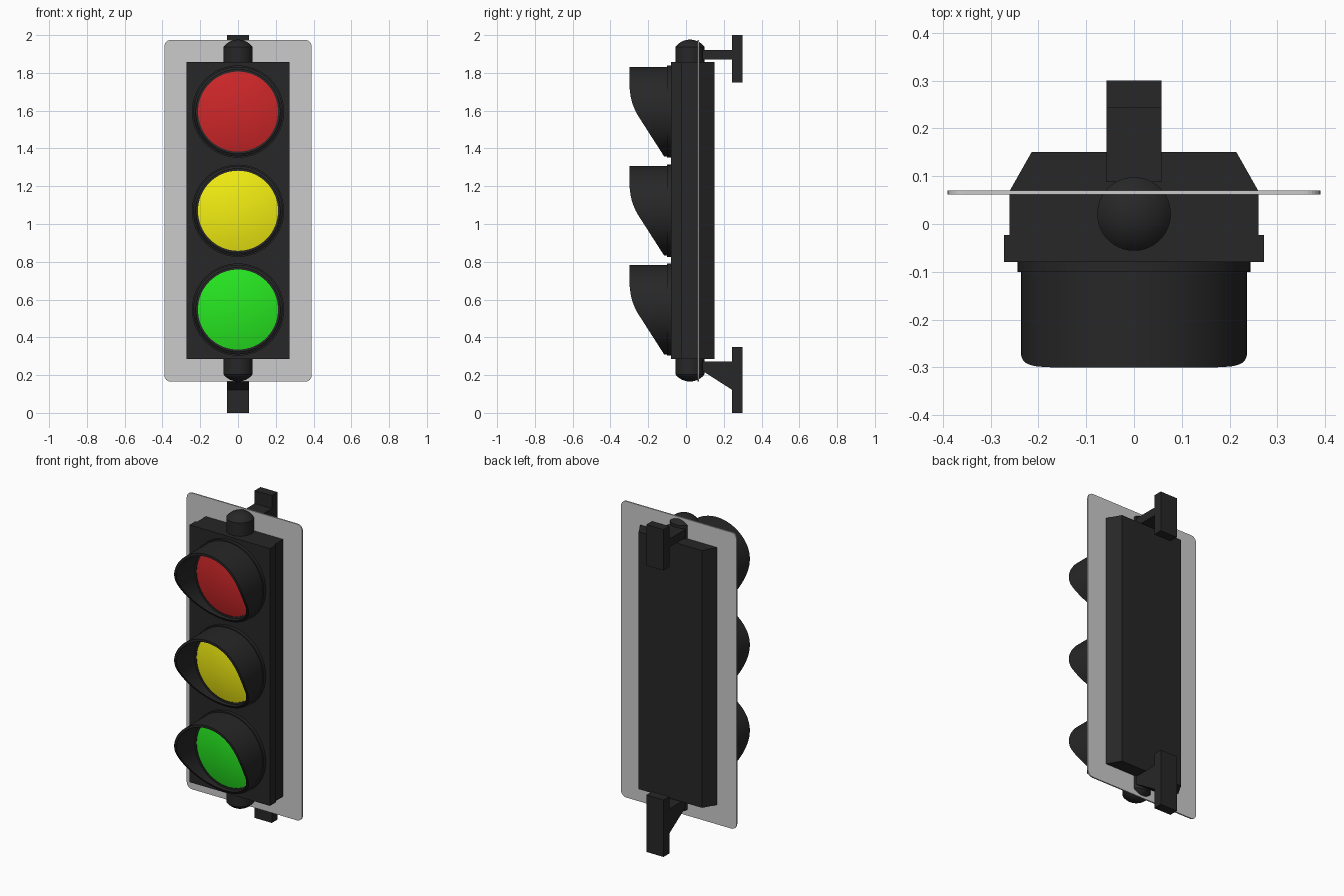
import bpy, bmesh, math
from mathutils import Vector

if "Cube" in bpy.data.objects:
    bpy.data.objects.remove(bpy.data.objects["Cube"])


def material(name, rgb):
    m = bpy.data.materials.new(name)
    m.diffuse_color = (*rgb, 1)
    m.use_nodes = True
    m.node_tree.nodes["Principled BSDF"].inputs["Base Color"].default_value = m.diffuse_color
    return m


BLACK = material("black_housing", (0.02, 0.02, 0.02))
RED = material("red_glass", (0.62, 0.02, 0.022))
YELLOW = material("yellow_glass", (0.9, 0.86, 0.006))
GREEN = material("green_glass", (0.02, 0.8, 0.015))


def finish(bm, name, mat=None, smooth=False):
    bmesh.ops.remove_doubles(bm, verts=bm.verts, dist=1e-5)
    bmesh.ops.recalc_face_normals(bm, faces=bm.faces)
    me = bpy.data.meshes.new(name)
    bm.to_mesh(me)
    bm.free()
    ob = bpy.data.objects.new(name, me)
    bpy.context.collection.objects.link(ob)
    if mat:
        me.materials.append(mat)
    if smooth:
        bpy.ops.object.select_all(action='DESELECT')
        ob.select_set(True)
        bpy.context.view_layer.objects.active = ob
        bpy.ops.object.shade_smooth_by_angle(angle=math.radians(35))
    return ob


def prism(name, points, depth, mat=None):
    """Extrude a closed 3D outline along a vector."""
    bm = bmesh.new()
    face = bm.faces.new([bm.verts.new(p) for p in points])
    ext = bmesh.ops.extrude_face_region(bm, geom=[face])
    verts = [v for v in ext["geom"] if isinstance(v, bmesh.types.BMVert)]
    bmesh.ops.translate(bm, verts=verts, vec=Vector(depth))
    return finish(bm, name, mat)


def lathe(name, profile, place, mat, closed=False, segs=64):
    """Spin (radius, height) points; place(a, b, h) maps them into the world."""
    bm = bmesh.new()
    rings = []
    for r, h in profile:
        rings.append([bm.verts.new(place(r * math.cos(i * math.tau / segs),
                                         r * math.sin(i * math.tau / segs), h))
                      for i in range(segs)])
    pairs = list(zip(rings, rings[1:]))
    if closed:
        pairs.append((rings[-1], rings[0]))
    for p, q in pairs:
        for i in range(segs):
            j = (i + 1) % segs
            bm.faces.new((p[i], p[j], q[j], q[i]))
    return finish(bm, name, mat, smooth=True)


# Housing: front door frame and body with chamfered back
Z0, Z1 = 0.285, 1.857
H = (0, 0, Z1 - Z0)
prism("front_frame", [(-0.272, -0.08, Z0), (0.272, -0.08, Z0),
                      (0.272, -0.023, Z0), (-0.272, -0.023, Z0)], H, BLACK)
prism("housing", [(-0.261, -0.03, Z0), (0.261, -0.03, Z0), (0.261, 0.068, Z0),
                  (0.214, 0.151, Z0), (-0.214, 0.151, Z0), (-0.261, 0.068, Z0)],
      H, BLACK)

# Thin backplate with rounded corners
outline = []
R = 0.035
for k, (cx, cz) in enumerate([(0.39 - R, 1.975 - R), (-0.39 + R, 1.975 - R),
                              (-0.39 + R, 0.165 + R), (0.39 - R, 0.165 + R)]):
    for s in range(7):
        a = (k + s / 6) * math.pi / 2
        outline.append((cx + R * math.cos(a), 0.062, cz + R * math.sin(a)))
prism("backplate", outline, (0, 0.008, 0))

# Domed hubs on top and bottom
cap = 0.097
dome = [(cap * math.sin(t), 0.081 + 0.038 - cap + cap * math.cos(t))
        for t in [math.asin(0.077 / cap) * (1 - i / 8) for i in range(9)]]
for name, base, sign in [("top_hub", Z1, 1), ("bottom_hub", Z0, -1)]:
    lathe(name, [(0, -0.01), (0.077, -0.01)] + dome,
          lambda a, b, h: (a, 0.021 + b, base + sign * h), BLACK)

# Wall brackets
W = 0.058


def bracket(name, yz):
    prism(name, [(-W, y, z) for y, z in yz], (2 * W, 0, 0), BLACK)


bracket("top_bracket", [(0.088, 1.871), (0.244, 1.871), (0.244, 1.75), (0.30, 1.75),
                        (0.30, 2.0), (0.244, 2.0), (0.244, 1.921), (0.088, 1.921)])
bracket("bottom_bracket", [(0.088, 0.222), (0.244, 0.122), (0.244, 0), (0.30, 0),
                           (0.30, 0.348), (0.244, 0.348), (0.244, 0.272), (0.088, 0.272)])

# Side outline of a visor: (height from lamp centre, reach toward the front)
LIP = [(-0.24, 0.114), (-0.02, 0.255), (0.0, 0.266), (0.025, 0.277), (0.05, 0.286),
       (0.08, 0.293), (0.12, 0.298), (0.16, 0.30), (0.24, 0.30)]


def reach(z):
    for (z0, r0), (z1, r1) in zip(LIP, LIP[1:]):
        if z <= z1:
            return r0 + (r1 - r0) * (z - z0) / (z1 - z0)
    return LIP[-1][1]


# Three lamps: ring, cut-away visor, convex lens
for word, zc, mat in [("red", 1.595, RED), ("yellow", 1.07, YELLOW), ("green", 0.547, GREEN)]:
    def at(a, b, h):
        return (a, -h, zc + b)

    def visor_at(a, b, h):
        return (a, -(reach(b) if h > 0.2 else h), zc + b)

    lathe(word + "_ring", [(0.212, 0.075), (0.244, 0.075), (0.244, 0.10), (0.212, 0.10)],
          at, BLACK, closed=True)
    lathe(word + "_visor", [(0.222, 0.09), (0.237, 0.09), (0.237, 0.3), (0.222, 0.3)],
          visor_at, BLACK, closed=True, segs=96)
    lens = [(0.213 * i / 8, 0.096 + 0.028 * (1 - (i / 8) ** 2)) for i in range(9)]
    lathe(word + "_lens", lens + [(0.213, 0.078), (0, 0.078)], at, mat)
